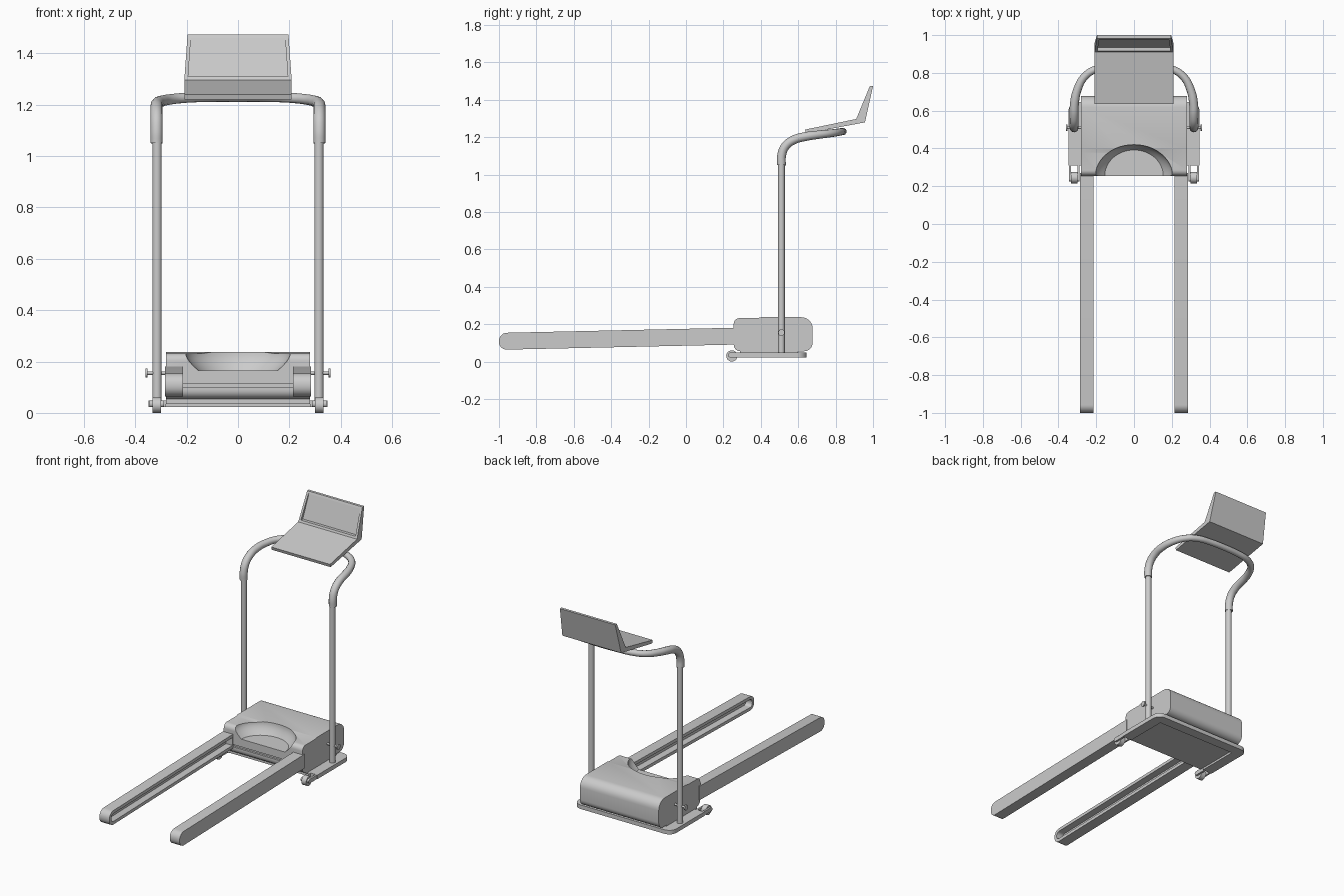
import bpy, bmesh, math
from mathutils import Vector, Matrix

cube = bpy.data.objects.get("Cube")
if cube:
    bpy.data.objects.remove(cube, do_unlink=True)

GREY = (0.6, 0.6, 0.6, 1)
grey = bpy.data.materials.new("light_grey")
grey.use_nodes = True
grey.diffuse_color = GREY
for node in grey.node_tree.nodes:
    if node.type == 'BSDF_PRINCIPLED':
        node.inputs["Base Color"].default_value = GREY


def select_only(ob):
    bpy.ops.object.select_all(action='DESELECT')
    ob.select_set(True)
    bpy.context.view_layer.objects.active = ob


def smooth(ob, angle=35):
    select_only(ob)
    bpy.ops.object.shade_smooth_by_angle(angle=math.radians(angle))


def finish(name, bm, shade=True):
    me = bpy.data.meshes.new(name)
    bm.to_mesh(me)
    bm.free()
    me.materials.append(grey)
    ob = bpy.data.objects.new(name, me)
    bpy.context.scene.collection.objects.link(ob)
    if shade:
        smooth(ob)
    return ob


def rounded(corners, steps=7):
    """Outline from (a, b, radius) corners, each softened by a curve."""
    out = []
    for i, (a, b, r) in enumerate(corners):
        p = Vector((a, b))
        if r == 0:
            out.append(p)
            continue
        d1 = (Vector(corners[i - 1][:2]) - p).normalized() * r
        d2 = (Vector(corners[(i + 1) % len(corners)][:2]) - p).normalized() * r
        for k in range(steps + 1):
            t = k / steps * math.pi / 2
            out.append(p + d1 * (1 - math.sin(t)) + d2 * (1 - math.cos(t)))
    return out


def loft(rings):
    """Closed solid through rings of points."""
    bm = bmesh.new()
    rings = [[bm.verts.new(p) for p in ring] for ring in rings]
    n = len(rings[0])
    bm.faces.new(rings[0])
    bm.faces.new(rings[-1])
    for low, high in zip(rings, rings[1:]):
        for i in range(n):
            j = (i + 1) % n
            bm.faces.new((low[i], low[j], high[j], high[i]))
    bmesh.ops.recalc_face_normals(bm, faces=bm.faces[:])
    bm.normal_update()
    return bm


def prism(outline, lo, hi, axis):
    if axis == 'x':
        return loft([[(v, a, b) for a, b in outline] for v in (lo, hi)])
    return loft([[(a, b, v) for a, b in outline] for v in (lo, hi)])


def recess(bm, face, border, move):
    """Inset a face and sink it; move(vertex) gives the offset."""
    bmesh.ops.inset_region(bm, faces=[face], thickness=border, use_even_offset=True)
    sunk = bmesh.ops.extrude_discrete_faces(bm, faces=[face])["faces"][0]
    for v in sunk.verts:
        v.co += Vector(move(v))


def cylinder(name, start, end, radius, sides=24):
    a, b = Vector(start), Vector(end)
    turn = (b - a).to_track_quat('Z', 'Y').to_matrix().to_4x4()
    bm = bmesh.new()
    bmesh.ops.create_cone(bm, cap_ends=True, segments=sides, radius1=radius, radius2=radius,
                          depth=(b - a).length,
                          matrix=Matrix.Translation((a + b) / 2) @ turn)
    return finish(name, bm)


# Motor hood with a bowl-shaped cut at the front
hood_side = rounded([(0.255, 0.055, 0.035), (0.255, 0.10, 0), (0.268, 0.10, 0),
                     (0.268, 0.115, 0), (0.255, 0.115, 0), (0.255, 0.232, 0.03),
                     (0.38, 0.232, 0), (0.40, 0.237, 0), (0.677, 0.237, 0.06),
                     (0.677, 0.055, 0.045)])
hood = finish("motor_hood", prism(hood_side, -0.28, 0.28, 'x'), shade=False)

bowl = []
for k in range(8):
    flare = math.sin(min(k / 6, 1) * math.pi / 2)
    rx, ry = 0.155 + 0.05 * flare, 0.137 + 0.028 * flare
    bowl.append([(rx * math.cos(a), 0.255 + ry * math.sin(a), 0.165 + 0.012 * k)
                 for a in (i * math.tau / 48 for i in range(48))])
cutter = finish("bowl_cutter", loft(bowl))
cutter.hide_render = True
cut = hood.modifiers.new("bowl", 'BOOLEAN')
cut.operation = 'DIFFERENCE'
cut.solver = 'EXACT'
cut.object = cutter
select_only(hood)
bpy.ops.object.modifier_apply(modifier="bowl")
bpy.data.objects.remove(cutter, do_unlink=True)
smooth(hood)

# U-shaped floor frame and the plate under the motor
frame = rounded([(-0.348, 0.31, 0), (-0.348, 0.645, 0.05), (0.348, 0.645, 0.05), (0.348, 0.31, 0),
                 (0.28, 0.31, 0), (0.28, 0.58, 0), (-0.28, 0.58, 0), (-0.28, 0.31, 0)])
finish("floor_frame", prism(frame, 0.022, 0.048, 'z'))
belly = [(-0.28, 0.29), (0.28, 0.29), (0.28, 0.6), (-0.28, 0.6)]
finish("belly_plate", prism(belly, 0.035, 0.06, 'z'))

# Mirrored parts
rail_side = rounded([(-1.0, 0.063, 0.042), (0.27, 0.091, 0), (0.27, 0.181, 0), (-1.0, 0.153, 0.042)])
for side, s in (("left", 1), ("right", -1)):
    # Side rail with a groove on its inner face
    bm = prism(rail_side, *sorted((s * 0.215, s * 0.285)), 'x')
    inner = min(bm.faces, key=lambda f: abs(f.calc_center_median().x))
    recess(bm, inner, 0.02, lambda v: (s * 0.045, 0, 0))
    finish(f"{side}_rail", bm)

    # Upright post and its lock knob
    cylinder(f"{side}_post", (s * 0.315, 0.51, 0.04), (s * 0.315, 0.51, 1.07), 0.018)
    cylinder(f"{side}_knob_shaft", (s * 0.27, 0.51, 0.155), (s * 0.353, 0.51, 0.155), 0.007, 12)
    cylinder(f"{side}_knob", (s * 0.352, 0.51, 0.155), (s * 0.36, 0.51, 0.155), 0.017)

    # Transport wheel in a fork
    cylinder(f"{side}_wheel", (s * 0.3, 0.245, 0.03), (s * 0.333, 0.245, 0.03), 0.03)
    for x in (0.294, 0.339):
        prong = rounded([(0.225, 0.022, 0.012), (0.32, 0.022, 0), (0.32, 0.048, 0), (0.225, 0.048, 0.012)])
        finish(f"{side}_wheel_fork", prism(prong, *sorted((s * (x - 0.006), s * (x + 0.006))), 'x'))

# Bent handlebar
half = [(0.317, 0.51, 1.05), (0.317, 0.511, 1.10), (0.317, 0.53, 1.15), (0.317, 0.575, 1.185),
        (0.315, 0.64, 1.203), (0.30, 0.71, 1.213), (0.262, 0.78, 1.221), (0.2, 0.82, 1.227),
        (0.1, 0.836, 1.23)]
path = half + [(0, 0.84, 1.23)] + [(-x, y, z) for x, y, z in reversed(half)]
curve = bpy.data.curves.new("handlebar", 'CURVE')
curve.dimensions = '3D'
curve.bevel_depth = 0.0225
curve.bevel_resolution = 4
curve.use_fill_caps = True
spline = curve.splines.new('BEZIER')
spline.bezier_points.add(len(path) - 1)
spline.resolution_u = 5
for point, co in zip(spline.bezier_points, path):
    point.co = co
    point.radius = 1.05 - 0.2 * max(0, (co[1] - 0.64) / 0.2)
    point.handle_left_type = point.handle_right_type = 'AUTO'
curve.materials.append(grey)
bar = bpy.data.objects.new("handlebar", curve)
bpy.context.scene.collection.objects.link(bar)
select_only(bar)
bpy.ops.object.convert(target='MESH')
smooth(bpy.context.view_layer.objects.active, 50)

# Console: tray and raised display with a sunken screen
console_side = [(0.636, 1.24), (0.91, 1.297), (0.983, 1.473), (1.0, 1.473), (0.957, 1.279), (0.642, 1.22)]
bm = prism(console_side, -0.209, 0.209, 'x')
for v in bm.verts:
    if v.co.z > 1.4:
        v.co.x *= 0.94
bm.normal_update()
screen = min((f for f in bm.faces if f.calc_center_median().z > 1.35 and len(f.verts) == 4),
             key=lambda f: f.normal.y)
recess(bm, screen, 0.014, lambda v: (0, 0.02 if v.co.z < 1.4 else 0.005, 0))
finish("console", bm, shade=False)
